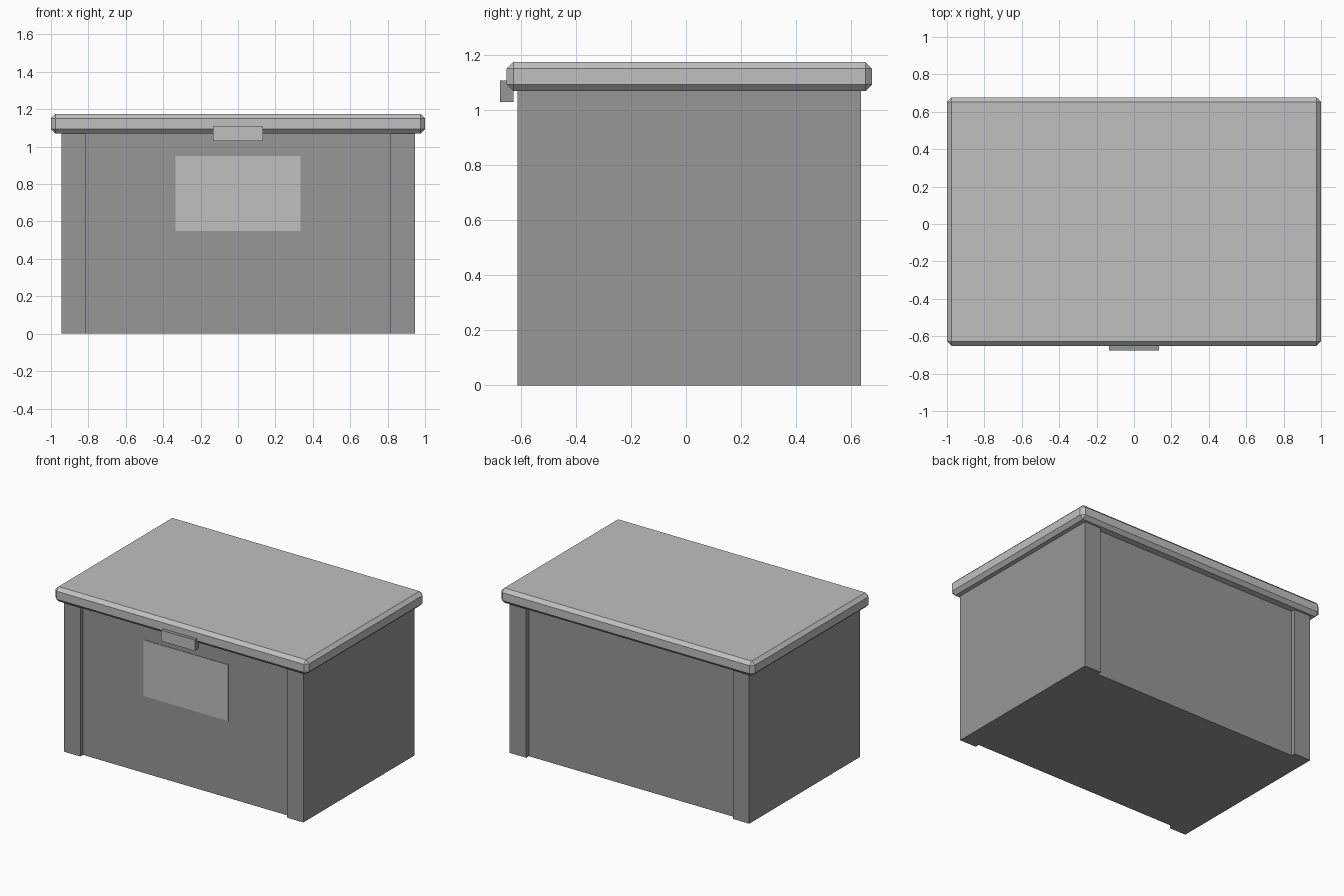
import bpy
import bmesh

cube = bpy.data.objects.get("Cube")
if cube:
    bpy.data.objects.remove(cube, do_unlink=True)


def make_material(name, value):
    mat = bpy.data.materials.new(name)
    mat.use_nodes = True
    color = (value, value, value, 1)
    mat.diffuse_color = color
    mat.node_tree.nodes["Principled BSDF"].inputs["Base Color"].default_value = color
    return mat


light = make_material("light grey", 0.53)
dark = make_material("dark grey", 0.31)


def box(name, x, y, z, *mats, chamfer=0):
    """Box spanning the given (low, high) ranges, with optional chamfered edges."""
    bm = bmesh.new()
    bmesh.ops.create_cube(bm, size=1)
    for v in bm.verts:
        v.co = [r[0] if c < 0 else r[1] for c, r in zip(v.co, (x, y, z))]
    if chamfer:
        bmesh.ops.bevel(bm, geom=bm.edges[:], offset=chamfer, segments=1,
                        profile=0.5, affect='EDGES')
    bm.normal_update()
    mesh = bpy.data.meshes.new(name)
    # A second material goes on the front face
    if len(mats) > 1:
        for f in bm.faces:
            f.material_index = int(f.normal.y < -0.9)
    bm.to_mesh(mesh)
    bm.free()
    for m in mats:
        mesh.materials.append(m)
    obj = bpy.data.objects.new(name, mesh)
    bpy.context.collection.objects.link(obj)
    return obj


front, back = -0.613, 0.637
inset = 0.03
lid_bottom, lid_top = 1.07, 1.175

# Chest body, recessed between the two end panels
box("body", (-0.82, 0.82), (front + inset, back - inset), (0, 1.08), dark)

# Full-depth end panels forming the corner posts
for side, name in ((-1, "right_end_panel"), (1, "left_end_panel")):
    box(name, sorted((side * 0.815, side * 0.945)), (front, back), (0, 1.08), dark)

# Chamfered lid
box("lid", (-1, 1), (-0.652, 0.677), (lid_bottom, lid_top), light, chamfer=0.024)

# Latch with a light front face
box("latch", (-0.133, 0.133), (-0.677, -0.627), (1.03, 1.108), dark, light)

# Blank label on the front
box("front_label", (-0.333, 0.333),
    (front + inset - 0.004, front + inset + 0.002), (0.55, 0.95), light)
